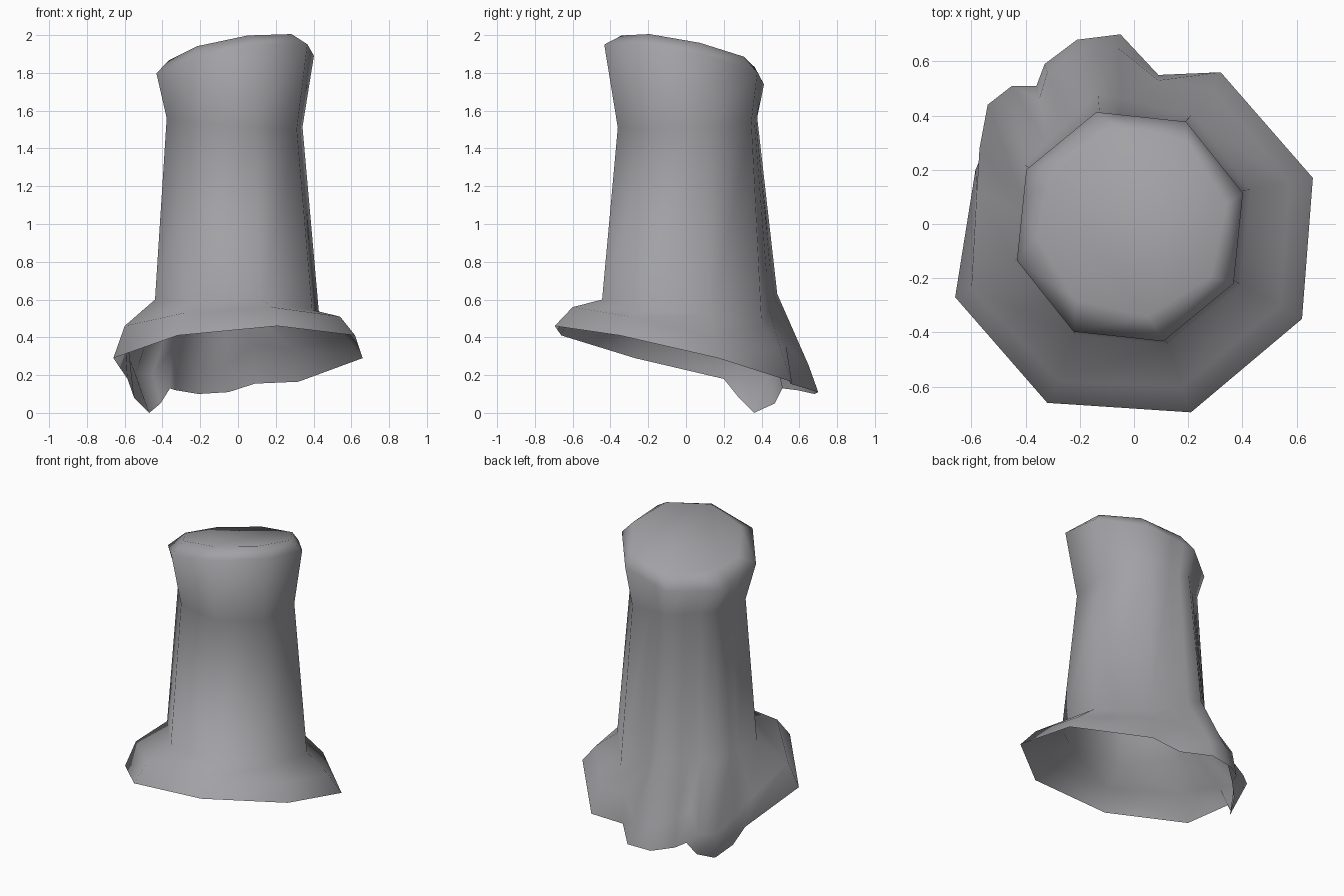
import bpy, bmesh, math
from mathutils import Vector

grey = bpy.data.materials.new("stone_grey")
grey.diffuse_color = (0.36, 0.36, 0.38, 1)

# Columns counter-clockwise: position on the octagon (0-8), flared rim point, shoulder point
columns = [
    (0.00, (0.66, 0.17, 0.29), (0.575, 0.15, 0.40)),
    (1.00, (0.32, 0.56, 0.165), (0.29, 0.50, 0.34)),
    (1.50, (0.09, 0.55, 0.155), (0.09, 0.53, 0.36)),
    (1.75, (-0.05, 0.70, 0.11), (-0.06, 0.65, 0.25)),
    (2.00, (-0.21, 0.68, 0.10), (-0.20, 0.645, 0.25)),
    (2.35, (-0.33, 0.59, 0.12), (-0.32, 0.56, 0.30)),
    (2.50, (-0.36, 0.51, 0.13), (-0.35, 0.46, 0.34)),
    (2.70, (-0.41, 0.47, 0.05), (-0.45, 0.51, 0.21)),
    (3.00, (-0.47, 0.36, 0.00), (-0.54, 0.44, 0.21)),
    (3.30, (-0.55, 0.28, 0.08), (-0.57, 0.28, 0.28)),
    (3.50, (-0.585, 0.20, 0.18), (-0.58, 0.12, 0.35)),
    (4.00, (-0.66, -0.27, 0.29), (-0.60, -0.24, 0.46)),
    (5.00, (-0.32, -0.66, 0.41), (-0.28, -0.58, 0.53)),
    (6.00, (0.21, -0.695, 0.46), (0.18, -0.60, 0.56)),
    (7.00, (0.62, -0.35, 0.41), (0.54, -0.30, 0.51)),
]

# Waist height at each octagon corner
waist_z = [0.52, 0.46, 0.63, 0.60, 0.60, 0.585, 0.60, 0.545]

# Upper rings: centre x, centre y, radius x, radius y, turn, height, tilt x, tilt y
waist = (-0.005, -0.003, 0.453, 0.460, 16.5, 0, 0, 0)
rings = [
    (-0.018, 0.008, 0.375, 0.385, 16.5, 1.535, -0.08, 0.05),  # neck
    (-0.015, -0.01, 0.435, 0.441, 16.5, 1.845, 0.17, -0.20),  # head rim
    (-0.01, 0.012, 0.358, 0.358, 10.0, 1.918, 0.165, -0.21),  # bevelled top edge
]


def octagon(t, ring):
    """Point at parameter t along a tilted octagon."""
    cx, cy, rx, ry, turn, z, ax, ay = ring

    def corner(i):
        a = math.radians(turn + 45 * i)
        return Vector((cx + rx * math.cos(a), cy + ry * math.sin(a), 0))
    i = math.floor(t)
    p = corner(i).lerp(corner(i + 1), t - i)
    p.z = z + ax * p.x + ay * p.y
    return p


def waist_point(t):
    """Waist octagon, bulging at the back and uneven in height."""
    p = octagon(t, waist)
    p.y += 0.045 * max(0, 1 - abs(t - 2))
    i = math.floor(t)
    p.z = waist_z[i] + (t - i) * (waist_z[(i + 1) % 8] - waist_z[i])
    return p


# Open-bottomed shell, lofted column by column
bm = bmesh.new()
loops = [[bm.verts.new(c[1]) for c in columns], [bm.verts.new(c[2]) for c in columns]]
loops.append([bm.verts.new(waist_point(c[0])) for c in columns])
for ring in rings:
    loops.append([bm.verts.new(octagon(c[0], ring)) for c in columns])
n = len(columns)
for low, high in zip(loops, loops[1:]):
    for i in range(n):
        j = (i + 1) % n
        bm.faces.new((low[i], low[j], high[j], high[i]))

# Slanted flat cap
bm.faces.new(loops[-1])
bm.normal_update()
for f in bm.faces:
    f.smooth = True

mesh = bpy.data.meshes.new("flared_stump")
bm.to_mesh(mesh)
bm.free()
mesh.materials.append(grey)
stump = bpy.data.objects.new("flared_stump", mesh)
bpy.context.collection.objects.link(stump)
